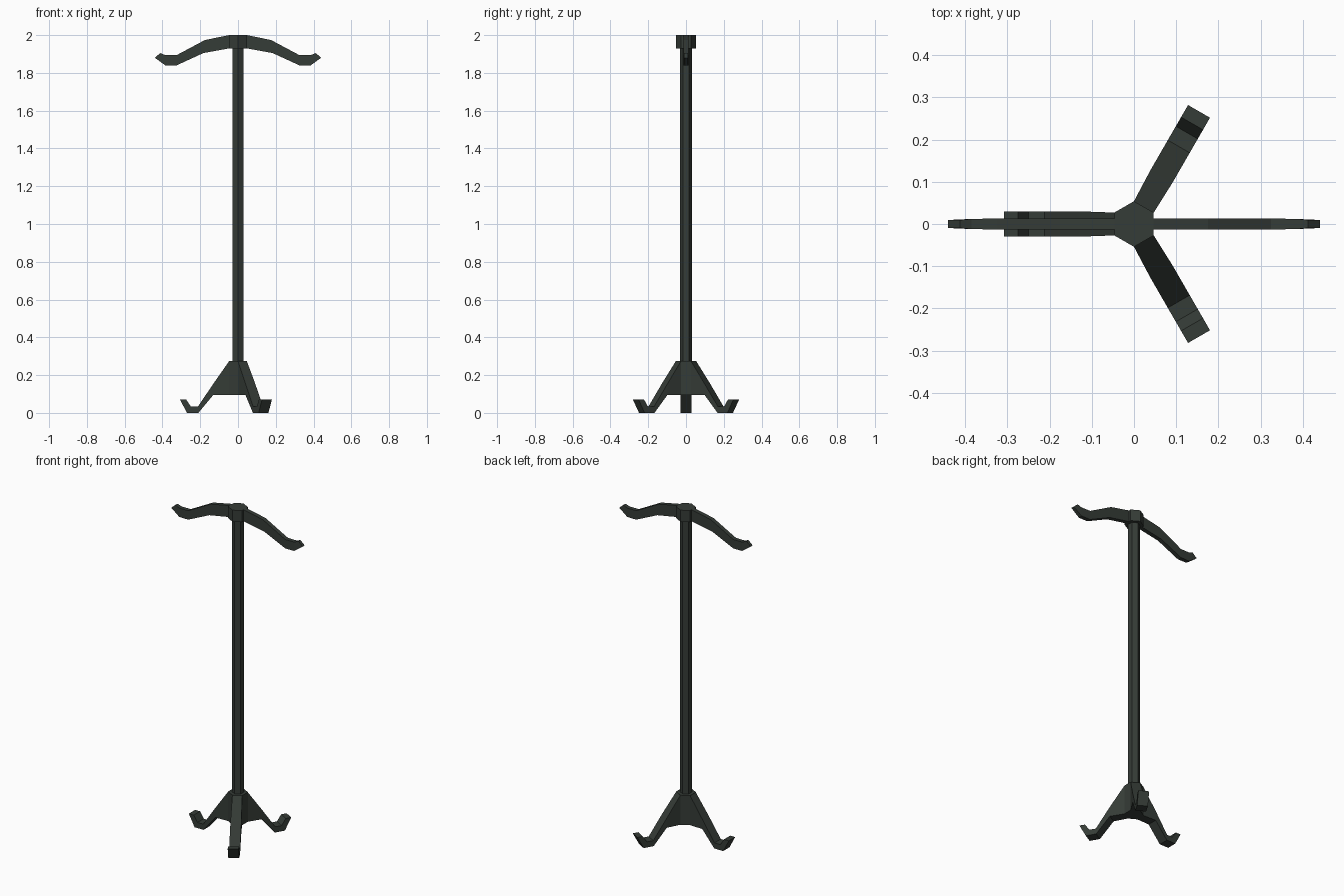
import bpy, bmesh, math
from mathutils import Matrix

if "Cube" in bpy.data.objects:
    bpy.data.objects.remove(bpy.data.objects["Cube"])

paint = bpy.data.materials.new("dark green grey metal")
paint.diffuse_color = (0.036, 0.045, 0.038, 1)
paint.use_nodes = True
paint.node_tree.nodes["Principled BSDF"].inputs["Base Color"].default_value = paint.diffuse_color


def finish(bm, name):
    bmesh.ops.recalc_face_normals(bm, faces=bm.faces)
    me = bpy.data.meshes.new(name)
    bm.to_mesh(me)
    bm.free()
    me.materials.append(paint)
    ob = bpy.data.objects.new(name, me)
    bpy.context.collection.objects.link(ob)


def hex_prism(name, radius, z0, z1):
    """Six-sided column with corners on the y axis."""
    bm = bmesh.new()
    m = Matrix.Translation((0, 0, (z0 + z1) / 2)) @ Matrix.Rotation(math.pi / 2, 4, 'Z')
    bmesh.ops.create_cone(bm, cap_ends=True, segments=6, radius1=radius, radius2=radius,
                          depth=z1 - z0, matrix=m)
    # put a corner exactly on +y whatever the starting corner was
    if not any(abs(v.co.x) < 1e-4 for v in bm.verts):
        bmesh.ops.rotate(bm, verts=bm.verts, matrix=Matrix.Rotation(math.pi / 6, 3, 'Z'))
    finish(bm, name)


def loft(name, sections, angle):
    """Bar along +x through (top x, top z, bottom x, bottom z, half width), turned about z."""
    bm = bmesh.new()
    rings = []
    for xt, zt, xb, zb, w in sections:
        rings.append([bm.verts.new(c) for c in
                      ((xt, -w, zt), (xt, w, zt), (xb, w, zb), (xb, -w, zb))])
    for a, b in zip(rings, rings[1:]):
        for i in range(4):
            j = (i + 1) % 4
            bm.faces.new((a[i], a[j], b[j], b[i]))
    bm.faces.new(rings[0])
    bm.faces.new(rings[-1])
    bmesh.ops.rotate(bm, verts=bm.verts, matrix=Matrix.Rotation(math.radians(angle), 3, 'Z'))
    finish(bm, name)


# Pole with hubs at both ends
hex_prism("pole", 0.033, 0.26, 1.94)
hex_prism("top_hub", 0.054, 1.93, 2.0)
hex_prism("base_hub", 0.054, 0.096, 0.275)

# Two drooping arms with upturned tips
arm = [(0.046, 2.0, 0.046, 1.93, 0.013),
       (0.175, 1.974, 0.183, 1.905, 0.013),
       (0.325, 1.894, 0.325, 1.84, 0.013),
       (0.385, 1.894, 0.385, 1.84, 0.012),
       (0.412, 1.905, 0.44, 1.88, 0.0095)]
for n, a in (("right_arm", 0), ("left_arm", 180)):
    loft(n, arm, a)

# Three splayed legs with turned-up feet
leg = [(0.046, 0.275, 0.046, 0.096, 0.027),
       (0.13, 0.155, 0.13, 0.096, 0.03),
       (0.212, 0.034, 0.21, 0.0, 0.03),
       (0.25, 0.034, 0.27, 0.0, 0.03),
       (0.275, 0.072, 0.308, 0.072, 0.03)]
for n, a in (("leg_left", 180), ("leg_back", 60), ("leg_front", -60)):
    loft(n, leg, a)
